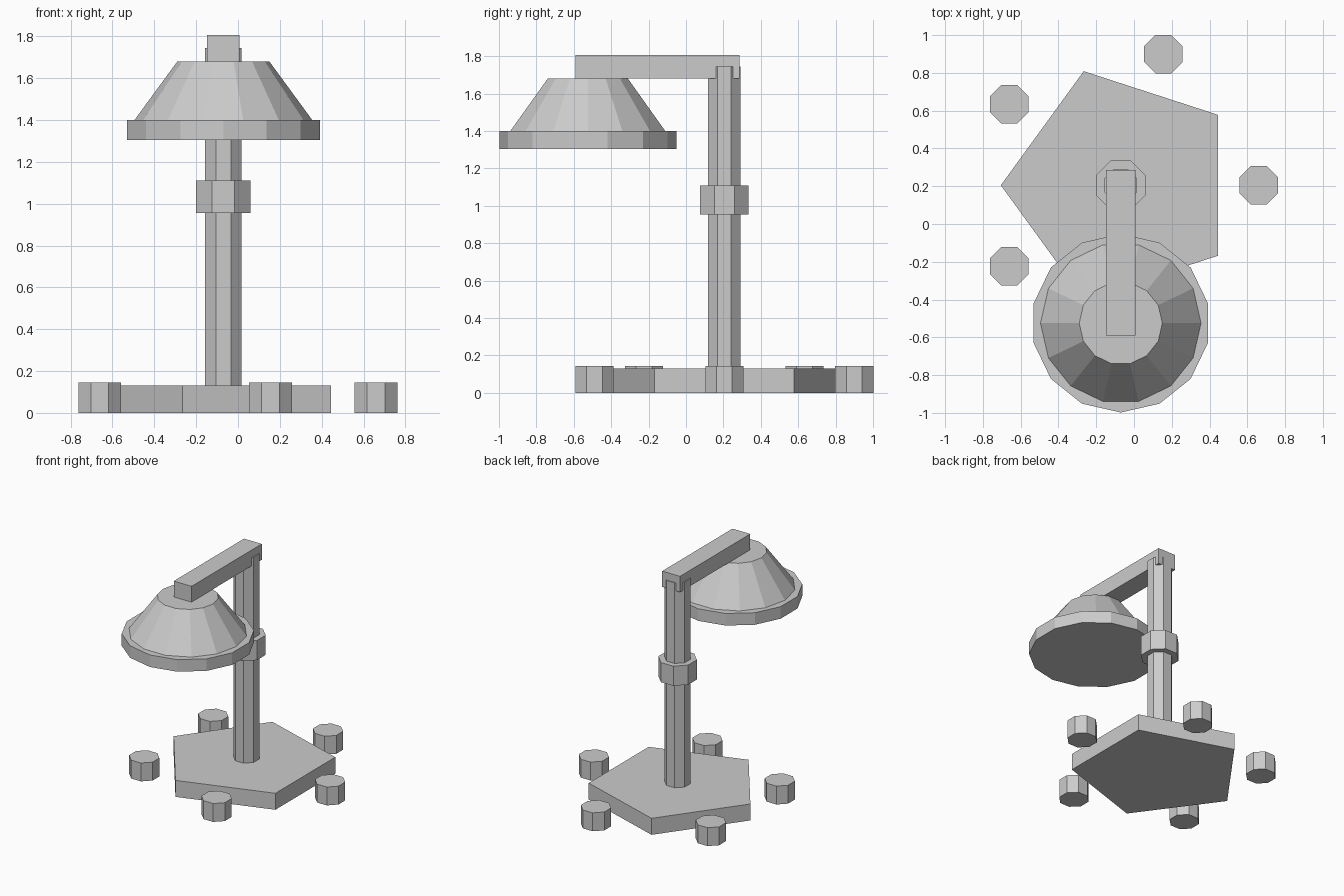
import bpy
import math

cube = bpy.data.objects.get("Cube")
if cube:
    bpy.data.objects.remove(cube, do_unlink=True)

GREY = (0.6, 0.6, 0.6, 1)
metal = bpy.data.materials.new("plain grey")
metal.use_nodes = True
metal.diffuse_color = GREY
metal.node_tree.nodes["Principled BSDF"].inputs["Base Color"].default_value = GREY

POST_X, POST_Y = -0.07, 0.205
SHADE_Y = -0.525
TO_CORNER = 1 / math.cos(math.pi / 8)  # octagon half width to corner radius


def finish(name):
    obj = bpy.context.object
    obj.name = name
    bpy.ops.object.transform_apply(location=False, rotation=True, scale=True)
    obj.data.materials.append(metal)
    return obj


def prism(name, sides, r_low, r_high, x, y, z0, z1, turn=0.0):
    """Upright prism or tapered cone; turn is in radians."""
    bpy.ops.mesh.primitive_cone_add(
        vertices=sides, radius1=r_low, radius2=r_high, depth=z1 - z0,
        location=(x, y, (z0 + z1) / 2), rotation=(0, 0, turn))
    return finish(name)


def octagon(name, half_width, x, y, z0, z1):
    r = half_width * TO_CORNER
    return prism(name, 8, r, r, x, y, z0, z1, math.pi / 8)


# Five-sided foot, one corner pointing to the right
prism("base", 5, 0.635, 0.635, POST_X, POST_Y, 0, 0.13, math.pi / 2)

# Ring of separate feet around the base
for i in range(5):
    a = math.tau * i / 5
    octagon(f"foot_{i + 1}", 0.102, POST_X + 0.73 * math.cos(a),
            POST_Y + 0.73 * math.sin(a), 0, 0.145)

# Post and its collar
octagon("post", 0.087, POST_X, POST_Y, 0.06, 1.745)
octagon("collar", 0.13, POST_X, POST_Y, 0.955, 1.11)

# Arm reaching forward from the post
bpy.ops.mesh.primitive_cube_add(size=1, location=(POST_X, -0.152, 1.743))
bpy.context.object.scale = (0.155, 0.875, 0.125)
finish("arm")

# Lamp shade with a wider rim, turned half a facet from each other
prism("shade", 14, 0.425, 0.22, POST_X, SHADE_Y, 1.4, 1.68, math.pi / 2)
prism("shade_rim", 14, 0.473, 0.473, POST_X, SHADE_Y, 1.305, 1.4)
